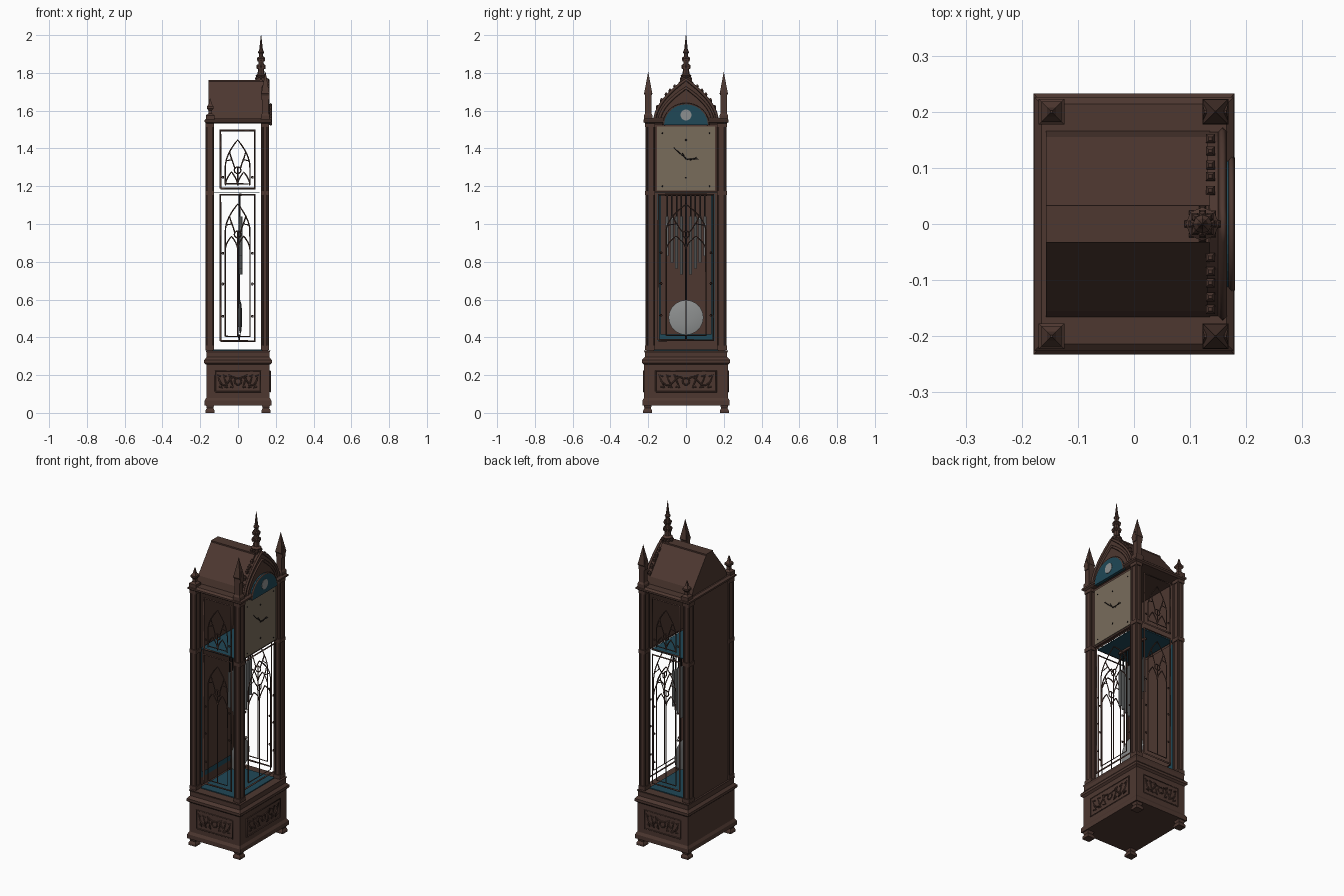
import bpy, bmesh
from math import sin, cos, pi, sqrt
from mathutils import Vector

cube = bpy.data.objects.get("Cube")
if cube:
    bpy.data.objects.remove(cube)


def material(name, rgb):
    m = bpy.data.materials.new(name)
    m.use_nodes = True
    m.diffuse_color = (*rgb, 1)
    m.node_tree.nodes["Principled BSDF"].inputs["Base Color"].default_value = (*rgb, 1)
    return m


wood = material("dark walnut", (0.075, 0.039, 0.030))
cream = material("dial cream", (0.19, 0.15, 0.105))
teal = material("deep teal", (0.014, 0.065, 0.095))
steel = material("grey steel", (0.27, 0.28, 0.28))
black = material("black iron", (0.012, 0.010, 0.010))


def finish(name, bm, mat, smooth=False):
    bmesh.ops.recalc_face_normals(bm, faces=bm.faces)
    me = bpy.data.meshes.new(name)
    bm.to_mesh(me)
    bm.free()
    me.materials.append(mat)
    ob = bpy.data.objects.new(name, me)
    bpy.context.collection.objects.link(ob)
    if smooth:
        me.shade_smooth()
    return ob


def loft(name, x, y, rings, mat=wood, n=4, smooth=False):
    """Stack of (z, half x, half y) sections; four sides make a rectangle."""
    bm = bmesh.new()
    k, a0 = (sqrt(2), pi / 4) if n == 4 else (1, 0)
    loops = [[bm.verts.new((x + k * hx * cos(a0 + 2 * pi * i / n),
                            y + k * hy * sin(a0 + 2 * pi * i / n), z))
              for i in range(n)] for z, hx, hy in rings]
    for a, b in zip(loops, loops[1:]):
        for i in range(n):
            j = (i + 1) % n
            bm.faces.new((a[i], a[j], b[j], b[i]))
    bm.faces.new(loops[0])
    bm.faces.new(loops[-1])
    return finish(name, bm, mat, smooth)


def box(name, x, y, z, sx, sy, sz, mat=wood):
    return loft(name, x, y, [(z - sz / 2, sx / 2, sy / 2), (z + sz / 2, sx / 2, sy / 2)], mat)


def slab(name, pts, x0, x1, mat=wood):
    """Extrude a (y, z) outline along x."""
    bm = bmesh.new()
    face = bm.faces.new([bm.verts.new((x0, y, z)) for y, z in pts])
    out = bmesh.ops.extrude_face_region(bm, geom=[face])["geom"]
    bmesh.ops.translate(bm, vec=(x1 - x0, 0, 0),
                        verts=[v for v in out if isinstance(v, bmesh.types.BMVert)])
    return finish(name, bm, mat)


def bars(name, lines, place, r=0.004, mat=wood):
    """Thin square bars along flat (u, v) lines, placed in space."""
    cu = bpy.data.curves.new(name, "CURVE")
    cu.dimensions = "3D"
    cu.bevel_depth, cu.bevel_resolution, cu.use_fill_caps = r, 0, True
    for pts in lines:
        sp = cu.splines.new("POLY")
        sp.points.add(len(pts) - 1)
        for p, (u, v) in zip(sp.points, pts):
            p.co = (*place(u, v), 1)
    cu.materials.append(mat)
    ob = bpy.data.objects.new(name, cu)
    bpy.context.collection.objects.link(ob)
    return ob


def arch(c, w, spring, apex, n=8):
    half = [(w * (1 - (i / n) ** 1.8), spring + (apex - spring) * i / n) for i in range(n + 1)]
    return [(c - u, v) for u, v in half] + [(c + u, v) for u, v in half[-2::-1]]


def ring(c, v, r, n=10):
    return [(c + r * cos(2 * pi * i / n), v + r * sin(2 * pi * i / n)) for i in range(n + 1)]


def rect(w, z0, z1):
    return [(-w, z0), (w, z0), (w, z1), (-w, z1), (-w, z0)]


def tracery(name, place, wf, wa, z0, z1, mullion):
    """Framed gothic window: main arch, two lesser arches, eye and cusps."""
    foot, spring, apex = z0 + 0.025, z1 - 0.19, z1 - 0.05
    eye = spring - 0.02
    main = [(-wa, foot)] + arch(0, wa, spring, apex) + [(wa, foot), (-wa, foot)]
    lines = [main, arch(-wa / 2, wa / 2, eye - 0.08, eye - 0.01),
             arch(wa / 2, wa / 2, eye - 0.08, eye - 0.01), ring(0, eye, 0.018)]
    for s in (-1, 1):
        lines.append([(s * 0.015, eye + 0.01), (s * wa * 0.35, eye + 0.035),
                      (s * wa * 0.62, eye + 0.085)])
        lines.append([(s * wa * 0.9, spring + 0.03), (s * wa * 0.5, spring + 0.035),
                      (s * wa * 0.65, spring + 0.075)])
    lines.append([(0, foot if mullion else eye - 0.08), (0, eye + 0.02)])
    bars(name + "_tracery", lines, place, 0.0035)
    bars(name + "_frame", [rect(wf, z0, z1)], place, 0.006)
    studs = [z0 + (z1 - z0) * f for f in (0.17, 0.39, 0.6)] if mullion else [z0 + 0.06]
    bars(name + "_studs", [ring(s * (wf - 0.013), v, 0.005, 6) for v in studs for s in (-1, 1)],
         place, 0.003)


# Plinth with bracket feet and mouldings
for sx in (-1, 1):
    for sy in (-1, 1):
        loft("foot", sx * 0.148, sy * 0.203,
             [(0, 0.024, 0.024), (0.012, 0.024, 0.024), (0.025, 0.017, 0.017), (0.05, 0.024, 0.024)])
loft("plinth", 0, 0, [(0.04, 0.177, 0.231), (0.065, 0.177, 0.231), (0.08, 0.168, 0.222),
                      (0.255, 0.168, 0.222), (0.265, 0.179, 0.233), (0.28, 0.179, 0.233),
                      (0.295, 0.166, 0.218), (0.318, 0.166, 0.218), (0.33, 0.172, 0.223)])
loft("case_floor", -0.004, 0, [(0.329, 0.13, 0.17), (0.335, 0.13, 0.17)], teal)

# Carved plinth panels: frame, scrolling stem and leaves
sides = (("front", lambda u, v: (0.170, u, v), 0.16),
         ("right", lambda u, v: (u, -0.224, v), 0.12),
         ("left", lambda u, v: (u, 0.224, v), 0.12))
for tag, place, w in sides:
    bars(tag + "_panel_frame", [rect(w, 0.112, 0.222)], place, 0.004)
    carving = []
    for s in (-1, 1):
        carving.append([(s * w * t / 12, 0.167 + 0.022 * sin(t * 0.65)) for t in range(1, 11)])
        for k in (0.3, 0.55, 0.8):
            carving.append([(s * w * k, 0.165), (s * w * (k + 0.09), 0.2), (s * w * (k - 0.05), 0.192)])
            carving.append([(s * w * k, 0.165), (s * w * (k - 0.09), 0.133), (s * w * (k + 0.05), 0.14)])
    carving.append(ring(0, 0.167, 0.018))
    bars(tag + "_panel_carving", carving, place, 0.004)

# Clustered corner columns
for x in (-0.15, 0.143):
    for y in (-0.19, 0.19):
        box("corner_post", x, y, 0.935, 0.034, 0.040, 1.23)
        for dx in (-1, 1):
            for dy in (-1, 1):
                loft("colonnette", x + dx * 0.015, y + dy * 0.018,
                     [(0.35, 0.007, 0.007), (1.52, 0.007, 0.007)], n=8, smooth=True)
        for z in (0.345, 1.165, 1.525):
            box("column_band", x, y, z, 0.044, 0.052, 0.022)

# Back wall and its panel
box("back_wall", -0.155, 0, 0.935, 0.014, 0.36, 1.23)
box("back_lining", -0.146, 0, 0.77, 0.004, 0.30, 0.78, teal)
box("back_panel", -0.140, 0, 0.785, 0.008, 0.27, 0.74)

# Windows of the two sides and the front door
for tag, y in (("right", -0.192), ("left", 0.192)):
    put = lambda u, v, y=y: (u - 0.002, y, v)
    tracery(tag + "_lower_window", put, 0.091, 0.065, 0.38, 1.155, True)
    tracery(tag + "_upper_window", put, 0.091, 0.065, 1.188, 1.495, False)
tracery("front_door", lambda u, v: (0.142, u, v), 0.145, 0.105, 0.385, 1.155, True)
box("seat_board", -0.01, 0, 1.168, 0.25, 0.33, 0.005, teal)

# Dial, hands and screws
box("dial_surround", 0.135, 0, 1.35, 0.016, 0.345, 0.36)
box("dial_plate", 0.145, 0, 1.347, 0.006, 0.305, 0.337, cream)
dial = lambda u, v: (0.150, u, v)
bars("clock_hands", [[(0.01, 1.34), (-0.03, 1.372), (-0.065, 1.405)],
                     [(-0.02, 1.375), (0, 1.345), (0.07, 1.343)],
                     [(0.02, 1.337), (0.055, 1.352)]], dial, 0.0022, black)
bars("dial_screws", [ring(s * 0.125, v, 0.002, 6) for s in (-1, 1) for v in (1.20, 1.48)]
     + [ring(0, v, 0.003, 6) for v in (1.245, 1.345, 1.445)], dial, 0.002, black)

# Cornice
loft("cornice", 0, 0, [(1.533, 0.166, 0.216), (1.540, 0.177, 0.226), (1.550, 0.177, 0.226),
                       (1.560, 0.165, 0.214)])

# Roof with flat ridge cap
slab("roof", [(-0.167, 1.555), (0.167, 1.555), (0.155, 1.60), (0.033, 1.755), (-0.033, 1.755),
              (-0.155, 1.60)], -0.157, 0.135)
box("ridge_cap", -0.012, 0, 1.757, 0.29, 0.066, 0.012)

# Pointed front gable with moon dial
gable = arch(0, 0.165, 1.55, 1.765, 10)
slab("gable", gable, 0.13, 0.158)
bars("gable_rim", [gable, arch(0, 0.14, 1.55, 1.72)], lambda u, v: (0.158, u, v), 0.008)
lunette = [(0.118 * cos(pi * i / 20), 1.523 + 0.112 * sin(pi * i / 20)) for i in range(21)]
slab("moon_dial", lunette, 0.160, 0.178, teal)
slab("moon", ring(0, 1.577, 0.029, 20)[:-1], 0.178, 0.180, steel)
bars("moon_rim", [lunette], lambda u, v: (0.174, u, v), 0.006)
for s in (-1, 1):
    for y in (0.055, 0.08, 0.10, 0.125, 0.147):
        z = 1.55 + 0.215 * (1 - y / 0.165) ** (1 / 1.8)
        loft("crocket", 0.136, s * (y + 0.005), [(z - 0.01, 0.005, 0.005), (z + 0.008, 0.008, 0.008),
                                                 (z + 0.018, 0.003, 0.003)])

# Front pinnacles and rear finials
for s in (-1, 1):
    loft("front_pinnacle", 0.145, s * 0.2,
         [(1.55, 0.023, 0.023), (1.575, 0.023, 0.023), (1.585, 0.017, 0.017), (1.68, 0.017, 0.017),
          (1.69, 0.022, 0.022), (1.70, 0.020, 0.020), (1.79, 0.003, 0.003), (1.805, 0.001, 0.001)])
    for q in (-1, 1):
        loft("pinnacle_gablet", 0.145 + q * 0.018, s * 0.2,
             [(1.66, 0.004, 0.015), (1.69, 0.005, 0.015), (1.725, 0.002, 0.002)])
    loft("rear_finial", -0.147, s * 0.2,
         [(1.55, 0.023, 0.023), (1.575, 0.023, 0.023), (1.585, 0.010, 0.010), (1.60, 0.009, 0.009),
          (1.612, 0.018, 0.018), (1.622, 0.018, 0.018), (1.635, 0.008, 0.008), (1.665, 0.002, 0.002)])

# Central spire with crowns of leaves
loft("spire", 0.122, 0,
     [(z, r, r) for z, r in ((1.72, 0.022), (1.775, 0.022), (1.785, 0.030), (1.795, 0.018),
                             (1.90, 0.011), (1.91, 0.017), (1.92, 0.010), (2.0, 0.001))], n=8)
for z, r in ((1.765, 0.026), (1.83, 0.019), (1.87, 0.016)):
    for i in range(8):
        a = i * pi / 4
        loft("spire_leaf", 0.122 + r * cos(a), r * sin(a),
             [(z - 0.01, 0.003, 0.003), (z + 0.006, 0.006, 0.006), (z + 0.014, 0.002, 0.002)])

# Pendulum
box("pendulum_rod", 0.006, 0, 0.83, 0.007, 0.012, 0.66, black)
bob = loft("pendulum_bob", 0, 0, [(-0.010, 0.03, 0.03), (-0.006, 0.07, 0.07), (0, 0.092, 0.092),
                                  (0.006, 0.07, 0.07), (0.010, 0.03, 0.03)], steel, 32, True)
bob.rotation_euler = (0, pi / 2, 0)
bob.location = (0.012, 0, 0.505)
loft("pendulum_tip", 0.006, 0, [(0.385, 0.003, 0.003), (0.415, 0.007, 0.007)], black, 8)

# Chime tubes on their hangers, longest in the middle
box("chime_rail", 0.012, 0, 1.155, 0.012, 0.22, 0.012)
for i in range(9):
    y = (i - 4) * 0.025
    if i != 4:
        bottom = 0.70 + abs(y) * 1.3
        loft("chime_tube", 0.014, y, [(bottom, 0.0085, 0.0085), (1.04, 0.0085, 0.0085)], steel, 10, True)
        box("chime_hanger", 0.014, y, 1.095, 0.004, 0.008, 0.115, black)
bpy.ops.object.select_all(action="DESELECT")
for ob in bpy.context.scene.objects:
    if ob.name.startswith(("chime_tube", "colonnette", "pendulum_bob")):
        ob.select_set(True)
        bpy.context.view_layer.objects.active = ob
bpy.ops.object.shade_smooth_by_angle()
